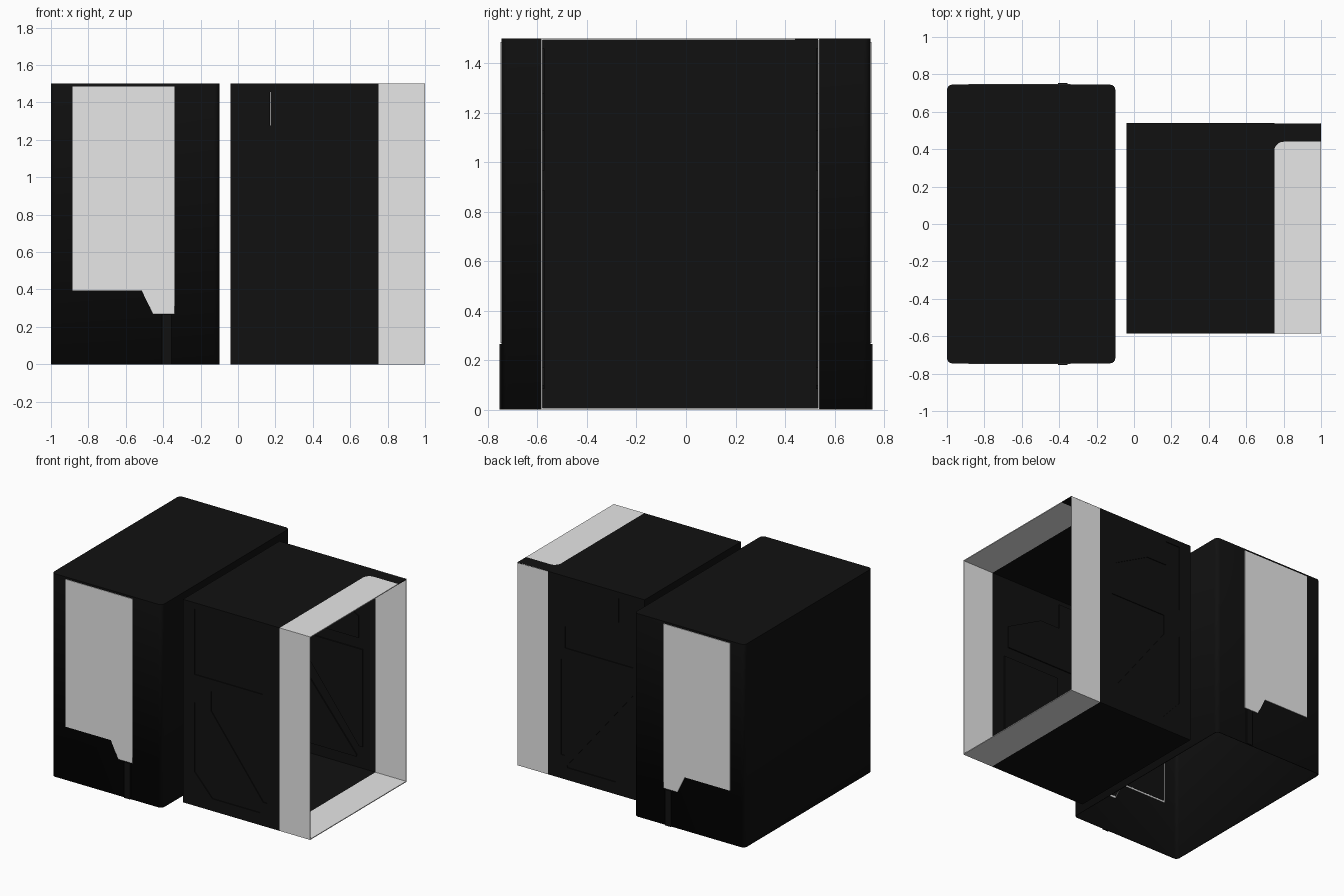
import bpy
import bmesh
import math

if "Cube" in bpy.data.objects:
    bpy.data.objects.remove(bpy.data.objects["Cube"])


def material(name, value):
    mat = bpy.data.materials.new(name)
    mat.use_nodes = True
    colour = (value, value, value, 1)
    mat.diffuse_color = colour
    mat.node_tree.nodes["Principled BSDF"].inputs["Base Color"].default_value = colour
    return mat


BLACK = material("matte black", 0.0055)
WHITE = material("soft white", 0.8)
WALL = 0.006
HEIGHT = 1.5
FRONT, BACK = -0.585, 0.54
START, SEAM, END = -0.04, 0.75, 1.0

PLACE = {
    "x": lambda a, b, d: (d, a, b),
    "y": lambda a, b, d: (a, d, b),
    "z": lambda a, b, d: (a, b, d),
}


def prism(name, outline, axis, lo, hi, mat):
    """Extrude a flat outline along an axis."""
    bm = bmesh.new()
    low, high = [[bm.verts.new(PLACE[axis](a, b, d)) for a, b in outline] for d in (lo, hi)]
    bm.faces.new(low)
    bm.faces.new(high)
    n = len(outline)
    for i in range(n):
        j = (i + 1) % n
        bm.faces.new((low[i], low[j], high[j], high[i]))
    bmesh.ops.recalc_face_normals(bm, faces=bm.faces)
    mesh = bpy.data.meshes.new(name)
    bm.to_mesh(mesh)
    bm.free()
    mesh.materials.append(mat)
    obj = bpy.data.objects.new(name, mesh)
    bpy.context.collection.objects.link(obj)
    return obj


def rect(a0, a1, b0, b1):
    return [(a0, b0), (a1, b0), (a1, b1), (a0, b1)]


def scaled(outline, factor):
    ca = (min(p[0] for p in outline) + max(p[0] for p in outline)) / 2
    cb = (min(p[1] for p in outline) + max(p[1] for p in outline)) / 2
    return [(ca + (a - ca) * factor, cb + (b - cb) * factor) for a, b in outline]


def cut(target, cutter):
    mod = target.modifiers.new("cut", "BOOLEAN")
    mod.operation = "DIFFERENCE"
    mod.solver = "EXACT"
    mod.object = cutter
    with bpy.context.temp_override(object=target, active_object=target):
        bpy.ops.object.modifier_apply(modifier=mod.name)
    bpy.data.objects.remove(cutter)


# Outer cover: rounded upright corners, open underneath
cover = prism("outer_cover", rect(-1, -0.1, -0.745, 0.745), "z", 0, HEIGHT, BLACK)
bm = bmesh.new()
bm.from_mesh(cover.data)
upright = [e for e in bm.edges if abs(e.verts[0].co.z - e.verts[1].co.z) > 1]
bmesh.ops.bevel(bm, geom=upright, offset=0.028, segments=4, profile=0.5, affect="EDGES")
floor = [f for f in bm.faces if f.normal.z < -0.9]
bmesh.ops.delete(bm, geom=floor, context="FACES")
bm.to_mesh(cover.data)
bm.free()
shell = cover.modifiers.new("shell", "SOLIDIFY")
shell.thickness = WALL
shell.offset = -1
bpy.ops.object.select_all(action="DESELECT")
cover.select_set(True)
bpy.context.view_layer.objects.active = cover
bpy.ops.object.shade_smooth_by_angle(angle=math.radians(35))

# White panels with a stepped lower edge, dark backing and a small rib below
panel = [(-0.885, 1.485), (-0.34, 1.485), (-0.34, 0.27),
         (-0.455, 0.27), (-0.515, 0.395), (-0.885, 0.395)]
for side, s in (("front", -1), ("back", 1)):
    prism(side + "_panel", panel, "y", s * 0.737, s * 0.749, WHITE)
    prism(side + "_panel_backing", scaled(panel, 0.975), "y", s * 0.735, s * 0.738, BLACK)
    prism(side + "_rib", rect(-0.405, -0.355, 0, 0.265), "y", s * 0.742, s * 0.753, BLACK)

# Inner sleeve: thin dark walls, closed towards the cover
for name, z in (("sleeve_floor", 0), ("sleeve_top", HEIGHT - WALL)):
    prism(name, rect(START, SEAM, FRONT, BACK), "z", z, z + WALL, BLACK)
prism("sleeve_end", rect(FRONT, BACK, 0, HEIGHT), "x", START, START + WALL, BLACK)

# Recessed fields pressed into both side walls
upper = [(0.055, 1.455), (0.175, 1.455), (0.175, 1.275), (0.335, 1.275),
         (0.61, 1.13), (0.61, 0.97), (0.055, 0.97)]
right_brace = [(0.19, 0.88), (0.645, 0.88), (0.645, 0.175), (0.615, 0.175), (0.19, 0.735)]
left_brace = [(0.055, 0.765), (0.595, 0.105), (0.59, 0.09), (0.2, 0.09), (0.055, 0.25)]
fields = {"upper": upper, "right_brace": right_brace, "left_brace": left_brace}

for side, y, s in (("front", FRONT, 1), ("back", BACK, -1)):
    wall = prism(side + "_wall", rect(START, SEAM, 0, HEIGHT), "y", y, y + s * WALL, BLACK)
    for name, outline in fields.items():
        cut(wall, prism("cutter", outline, "y", y - 0.02, y + 0.02, BLACK))
        prism(f"{side}_{name}_recess", scaled(outline, 1.02), "y",
              y + s * WALL, y + s * 0.014, BLACK)
    prism(side + "_rim", rect(SEAM, END, 0, HEIGHT), "y", y, y + s * WALL, WHITE)

# White rim floor and top; a dark strip runs along the back of the top
prism("rim_floor", rect(SEAM, END, FRONT, BACK), "z", 0, WALL, WHITE)
edge, r = 0.44, 0.05
arc = [(SEAM + r - r * math.cos(t), edge - r + r * math.sin(t))
       for t in (math.pi / 2 * i / 5 for i in range(6))]
prism("rim_top", [(END, FRONT), (SEAM, FRONT)] + arc + [(END, edge)],
      "z", HEIGHT - WALL, HEIGHT, WHITE)
prism("rim_top_strip", [(SEAM, BACK)] + arc + [(END, edge), (END, BACK)],
      "z", HEIGHT - WALL, HEIGHT, BLACK)
